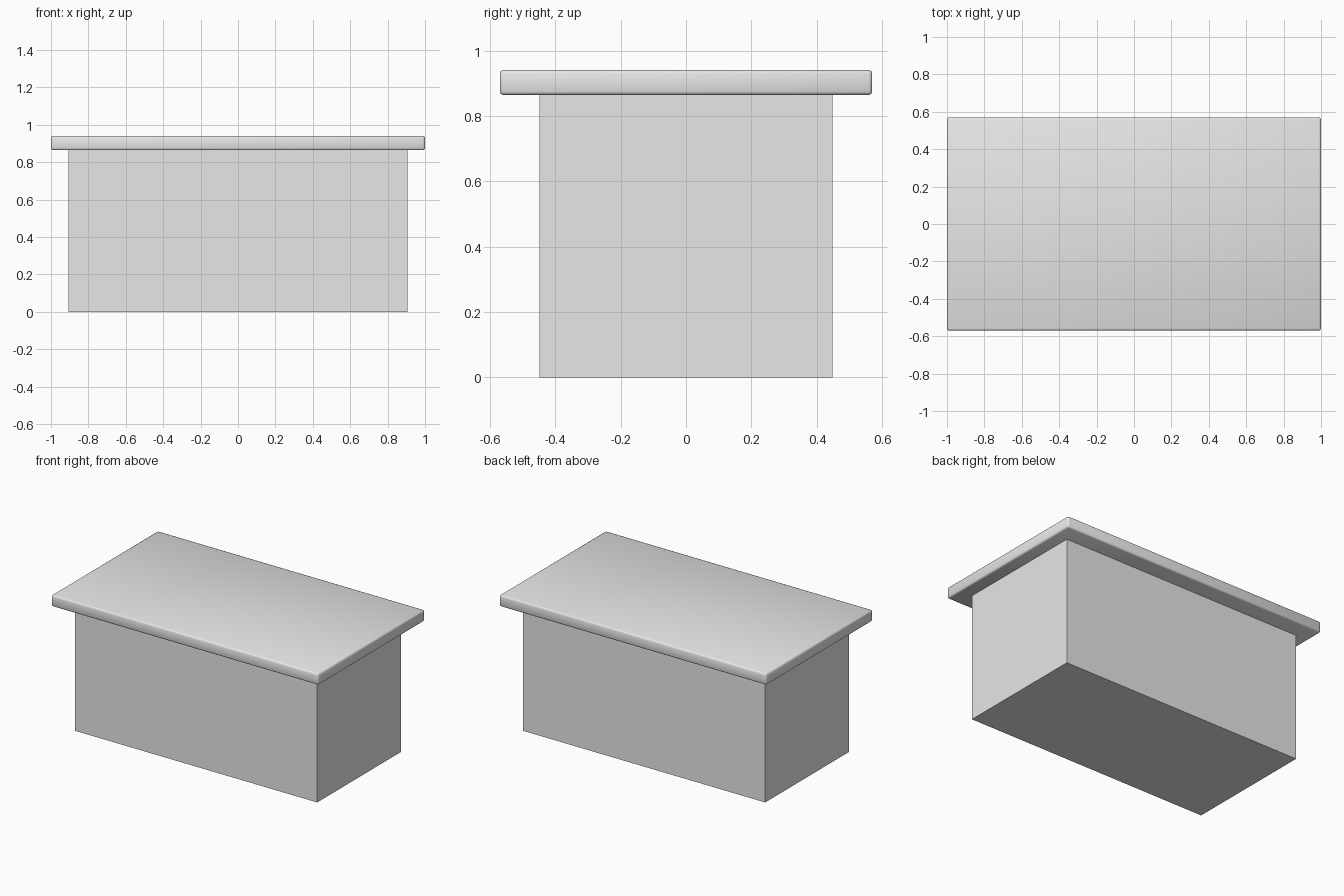
import bpy

cube = bpy.data.objects.get("Cube")
if cube:
    bpy.data.objects.remove(cube, do_unlink=True)

# Single light grey material
grey = bpy.data.materials.new("light_grey")
grey.use_nodes = True
colour = (0.8, 0.8, 0.8, 1)
grey.diffuse_color = colour
grey.node_tree.nodes["Principled BSDF"].inputs["Base Color"].default_value = colour


def box(name, width, depth, bottom, top):
    bpy.ops.mesh.primitive_cube_add(size=1, location=(0, 0, (bottom + top) / 2))
    obj = bpy.context.object
    obj.name = name
    obj.scale = (width, depth, top - bottom)
    bpy.ops.object.transform_apply(location=False, rotation=False, scale=True)
    obj.data.materials.append(grey)
    return obj


# Plain flat-shaded body
box("counter_body", 1.814, 0.896, 0, 0.865)

# Overhanging slab with softened edges
slab = box("counter_top", 2, 1.14, 0.864, 0.941)
bevel = slab.modifiers.new("soft_edges", "BEVEL")
bevel.width = 0.011
bevel.segments = 2
bpy.ops.object.shade_smooth()
